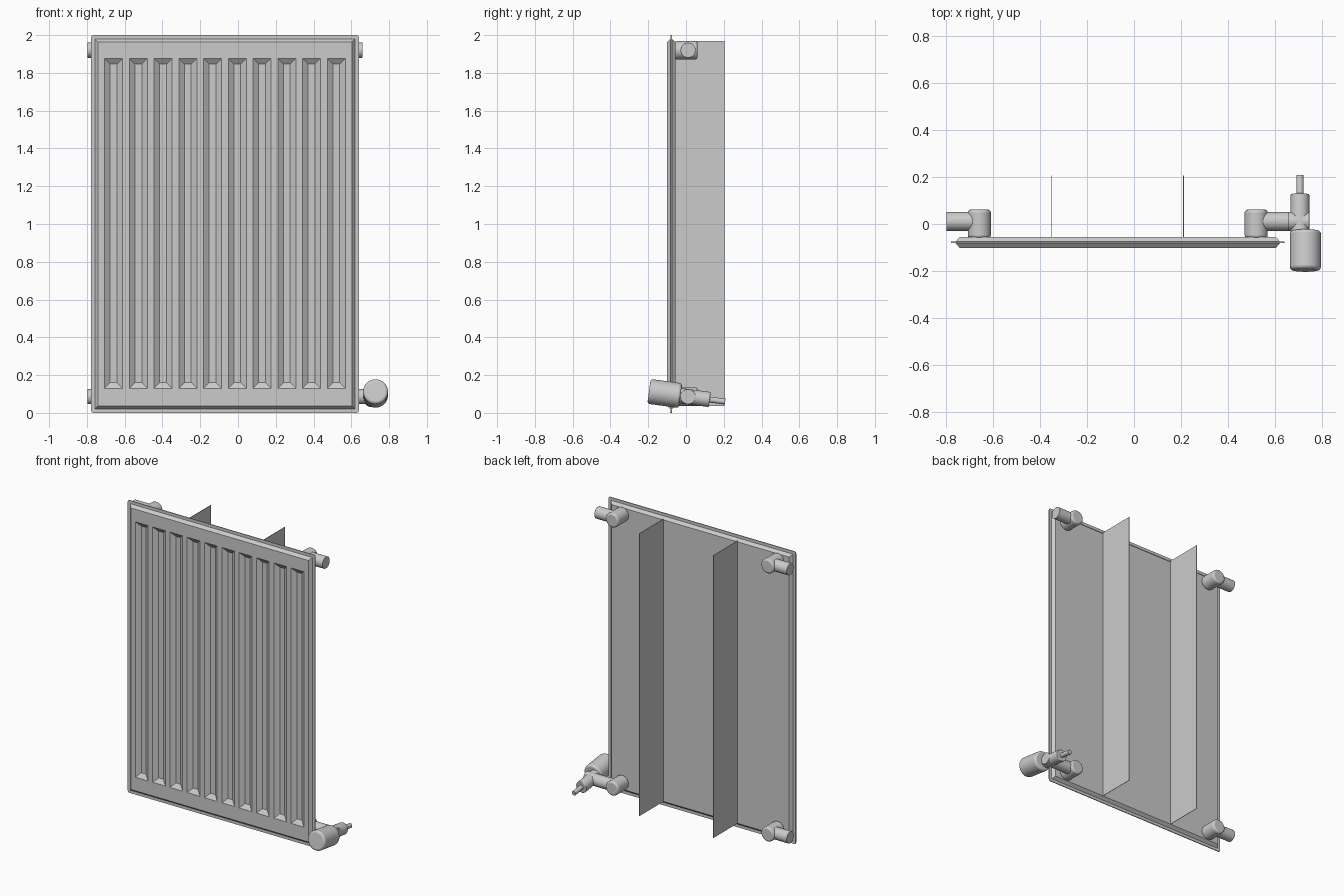
import bpy, bmesh, math
from mathutils import Vector

if "Cube" in bpy.data.objects:
    bpy.data.objects.remove(bpy.data.objects["Cube"])

CX = -0.069            # centre of the panel in x
HW = 0.709             # half width of the panel
YF, YM, YB = -0.101, -0.078, -0.056   # front, seam and back planes
SEAM = 0.003           # half thickness of the welded seam


def finish(bm, name):
    bmesh.ops.recalc_face_normals(bm, faces=bm.faces)
    mesh = bpy.data.meshes.new(name)
    bm.to_mesh(mesh)
    bm.free()
    obj = bpy.data.objects.new(name, mesh)
    bpy.context.collection.objects.link(obj)
    return obj


def rect(bm, x0, x1, z0, z1, y):
    return [bm.verts.new((x, y, z)) for x, z in ((x0, z0), (x1, z0), (x1, z1), (x0, z1))]


def inset_rect(bm, d, y):
    return rect(bm, CX - HW + d, CX + HW - d, d, 2 - d, y)


def bridge(bm, a, b):
    for i in range(4):
        j = (i + 1) % 4
        bm.faces.new((a[i], a[j], b[j], b[i]))


def make_panel():
    bm = bmesh.new()
    # shell: chamfered front and back trays joined by a thin seam flange
    profile = [(0.037, YF), (0.02, YM - SEAM), (0, YM - SEAM),
               (0, YM + SEAM), (0.02, YM + SEAM), (0.037, YB)]
    loops = [inset_rect(bm, d, y) for d, y in profile]
    for a, b in zip(loops, loops[1:]):
        bridge(bm, a, b)
    bm.faces.new(loops[-1])
    # rounded flange corners
    corners = [bm.edges.get((loops[2][i], loops[3][i])) for i in range(4)]
    bmesh.ops.bevel(bm, geom=corners, offset=0.012, segments=3, profile=0.5, affect='EDGES')

    # front sheet with ten pressed channels
    half, inner, depth, slope = 0.048, 0.018, 0.022, 0.03
    centres = [CX + (i - 4.5) * 0.131 for i in range(10)]
    xs = [CX - HW + 0.037]
    for c in centres:
        xs += [c - half, c + half]
    xs.append(CX + HW - 0.037)
    zs = [0.037, 0.13, 1.877, 1.963]
    grid = [[bm.verts.new((x, YF, z)) for z in zs] for x in xs]
    for i in range(len(xs) - 1):
        for k in range(3):
            ring = [grid[i][k], grid[i + 1][k], grid[i + 1][k + 1], grid[i][k + 1]]
            if k == 1 and i % 2 == 1:
                c = centres[i // 2]
                floor = rect(bm, c - inner, c + inner, zs[1] + slope, zs[2] - slope, YF + depth)
                bridge(bm, ring, floor)
                bm.faces.new(floor)
            else:
                bm.faces.new(ring)
    bmesh.ops.remove_doubles(bm, verts=bm.verts, dist=0.0001)
    return finish(bm, "radiator_panel")


def make_fin(x):
    bm = bmesh.new()
    bmesh.ops.create_cube(bm, size=1)
    for v in bm.verts:
        v.co = Vector((x + v.co.x * 0.003, 0.0745 + v.co.y * 0.261, 1.0035 + v.co.z * 1.933))
    finish(bm, "convector_fin")


def tube(name, start, end, radius, bevel=0.004, sides=32):
    a, b = Vector(start), Vector(end)
    bpy.ops.mesh.primitive_cylinder_add(vertices=sides, radius=radius, depth=(b - a).length,
                                        location=(a + b) / 2)
    obj = bpy.context.object
    obj.name = name
    obj.rotation_euler = (b - a).to_track_quat('Z', 'Y').to_euler()
    mod = obj.modifiers.new("rounded_rims", 'BEVEL')
    mod.width = bevel
    mod.segments = 3
    mod.limit_method = 'ANGLE'
    mod.angle_limit = math.radians(50)
    bpy.ops.object.shade_smooth_by_angle(angle=math.radians(35))
    return obj


make_panel()
for x in (-0.35, 0.21):
    make_fin(x)

# four elbow connectors; the lower right one reaches out to the valve
PY = 0.011
for side in (-1, 1):
    for z in (0.086, 1.92):
        x = CX + side * 0.588
        reach = 0.745 if (side == 1 and z < 1) else x + side * 0.14
        tube("elbow", (x, YB - 0.004, z), (x, 0.061, z), 0.049, 0.012)
        tube("connector_pipe", (x, PY, z), (reach, PY, z), 0.04, 0.002)

# thermostatic valve, tilted slightly down towards the back
def on_axis(x, y):
    return (x, y, 0.086 - 0.135 * (y - PY))

tube("valve_body", on_axis(0.705, -0.04), on_axis(0.705, 0.126), 0.04)
tube("valve_tail", on_axis(0.705, 0.12), on_axis(0.705, 0.207), 0.0155, 0.002)
tube("valve_head", on_axis(0.728, -0.196), on_axis(0.728, -0.029), 0.066, 0.013)
